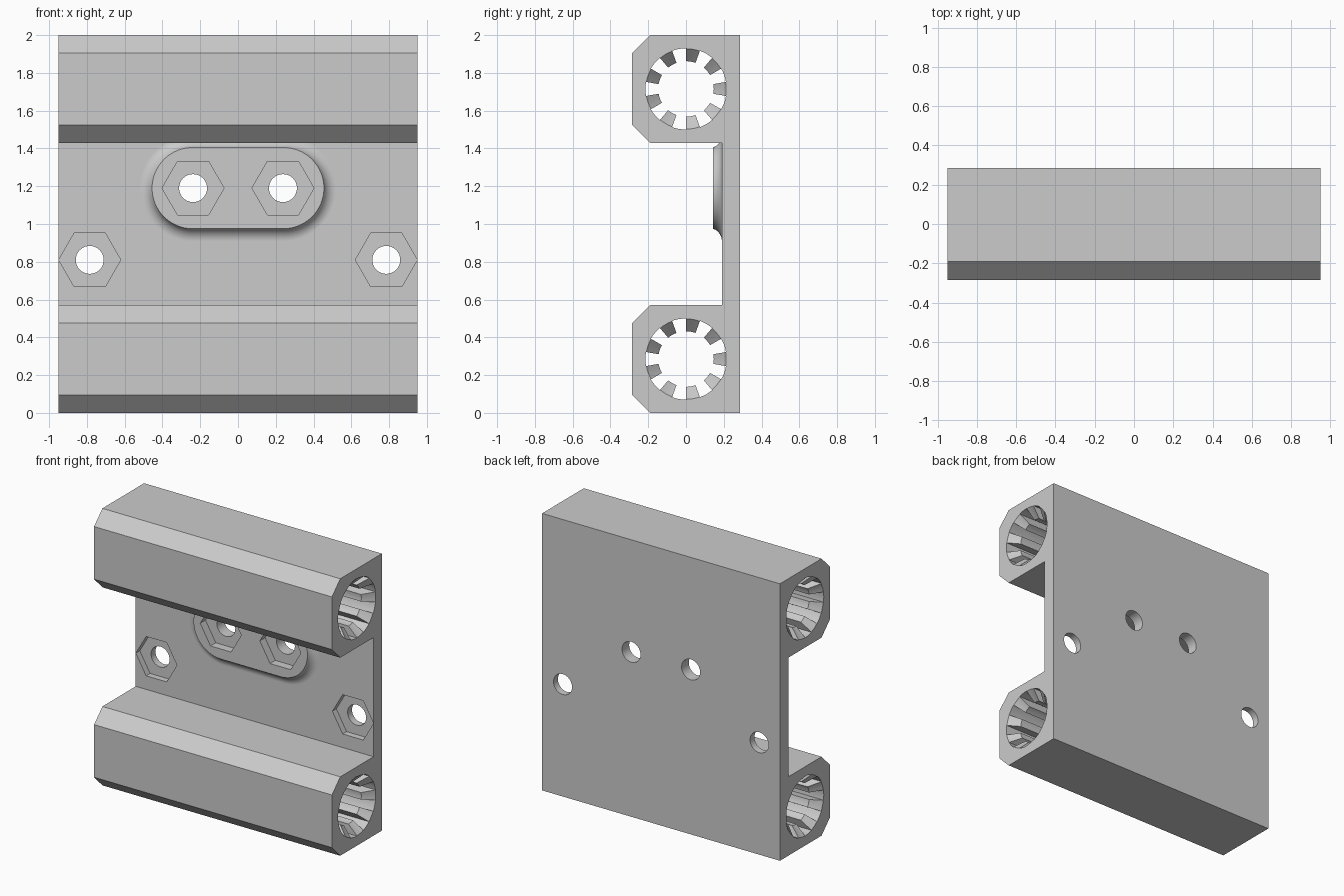
import bpy, bmesh
from math import sin, cos, radians, sqrt, pi

if "Cube" in bpy.data.objects:
    bpy.data.objects.remove(bpy.data.objects["Cube"], do_unlink=True)

HALF_X, HALF_Y, CHAMFER = 0.95, 0.285, 0.095
PLATE_Y = 0.19            # front surface of the back plate
BOSS_Y = 0.143            # front surface of the raised pad
BORE_R, TOOTH_R, TEETH = 0.215, 0.147, 9

grey = bpy.data.materials.new("plain grey")
grey.use_nodes = True
grey.diffuse_color = (0.6, 0.6, 0.6, 1)
grey.node_tree.nodes["Principled BSDF"].inputs["Base Color"].default_value = (0.6, 0.6, 0.6, 1)


def loft(name, rings):
    """Closed solid skinned through rings of equal point count."""
    bm = bmesh.new()
    rows = [[bm.verts.new(p) for p in ring] for ring in rings]
    n = len(rows[0])
    for a, b in zip(rows, rows[1:]):
        for i in range(n):
            j = (i + 1) % n
            bm.faces.new((a[i], a[j], b[j], b[i]))
    bm.faces.new(rows[0])
    bm.faces.new(rows[-1])
    bmesh.ops.recalc_face_normals(bm, faces=bm.faces)
    mesh = bpy.data.meshes.new(name)
    bm.to_mesh(mesh)
    bm.free()
    mesh.materials.append(grey)
    obj = bpy.data.objects.new(name, mesh)
    bpy.context.collection.objects.link(obj)
    return obj


def combine(target, tool, operation):
    """Apply a boolean and discard the tool."""
    bpy.context.view_layer.objects.active = target
    mod = target.modifiers.new("boolean", "BOOLEAN")
    mod.operation, mod.solver, mod.object = operation, "EXACT", tool
    bpy.ops.object.modifier_apply(modifier=mod.name)
    bpy.data.objects.remove(tool, do_unlink=True)


def front_ring(x, z, r, y, sides):
    return [(x + r * cos(2 * pi * i / sides), y, z + r * sin(2 * pi * i / sides))
            for i in range(sides)]


def slot_ring(y, r, z=1.19, spread=0.24, steps=32):
    """Rounded slot outline: two half circles joined by straight sides."""
    ring = []
    for side, start in ((1, -pi / 2), (-1, pi / 2)):
        for i in range(steps + 1):
            a = start + pi * i / steps
            ring.append((side * spread + r * cos(a), y, z + r * sin(a)))
    return ring


def toothed_ring(x, tooth_r, z, steps=4):
    """Bore outline with teeth that reach in to tooth_r."""
    width = 180 / TEETH
    ring = []
    for k in range(2 * TEETH):
        r = tooth_r if k % 2 == 0 else BORE_R
        for i in range(steps + 1):
            a = radians(width * (k - 0.5 + i / steps))
            ring.append((x, r * cos(a), z + r * sin(a)))
    return ring


# Body: C-shaped section with two chamfered rails on a back plate
def rail_front(z0, z1):
    f, c = -HALF_Y, CHAMFER
    return [(f + c, z0), (f, z0 + c), (f, z1 - c), (f + c, z1)]


section = ([(HALF_Y, 0)] + rail_front(0, 0.57) + [(PLATE_Y, 0.57), (PLATE_Y, 1.43)]
           + rail_front(1.43, 2) + [(HALF_Y, 2)])
body = loft("carriage_body", [[(x, y, z) for y, z in section] for x in (-HALF_X, HALF_X)])

# Raised pad with a concave fillet running into the plate
FILLET = 0.07
center_y = PLATE_Y - FILLET
rings = [slot_ring(PLATE_Y + 0.03, 0.281)]
for i in range(9):
    y = PLATE_Y - (PLATE_Y - BOSS_Y) * (i / 8) ** 2
    rise = sqrt(max(FILLET ** 2 - (y - center_y) ** 2, 0))
    rings.append(slot_ring(y, 0.281 - rise))
combine(body, loft("pad", rings), "UNION")

# Toothed bores, teeth ramping in at both ends
RAMP = BORE_R - TOOTH_R
for z in (0.285, 1.715):
    stations = [(-1.0, BORE_R - 0.002), (-HALF_X, BORE_R - 0.002),
                (-HALF_X + RAMP, TOOTH_R), (HALF_X - RAMP, TOOTH_R),
                (HALF_X, BORE_R - 0.002), (1.0, BORE_R - 0.002)]
    bore = loft("bore_cutter", [toothed_ring(x, r, z) for x, r in stations])
    combine(body, bore, "DIFFERENCE")

# Bolt holes with hexagonal nut pockets
for x, z, surface, depth in ((0.238, 1.19, BOSS_Y, 0.06), (0.785, 0.81, PLATE_Y, 0.045)):
    for side in (-1, 1):
        pocket = loft("nut_cutter", [front_ring(side * x, z, 0.164, y, 6)
                                     for y in (surface - 0.05, surface + depth)])
        combine(body, pocket, "DIFFERENCE")
        hole = loft("bolt_cutter", [front_ring(side * x, z, 0.074, y, 32)
                                    for y in (0, 0.4)])
        combine(body, hole, "DIFFERENCE")

# Smooth the curved walls, keep the edges crisp
bpy.ops.object.select_all(action="DESELECT")
body.select_set(True)
bpy.context.view_layer.objects.active = body
bpy.ops.object.shade_smooth_by_angle(angle=radians(25))
weighted = body.modifiers.new("weighted normals", "WEIGHTED_NORMAL")
weighted.keep_sharp = True
